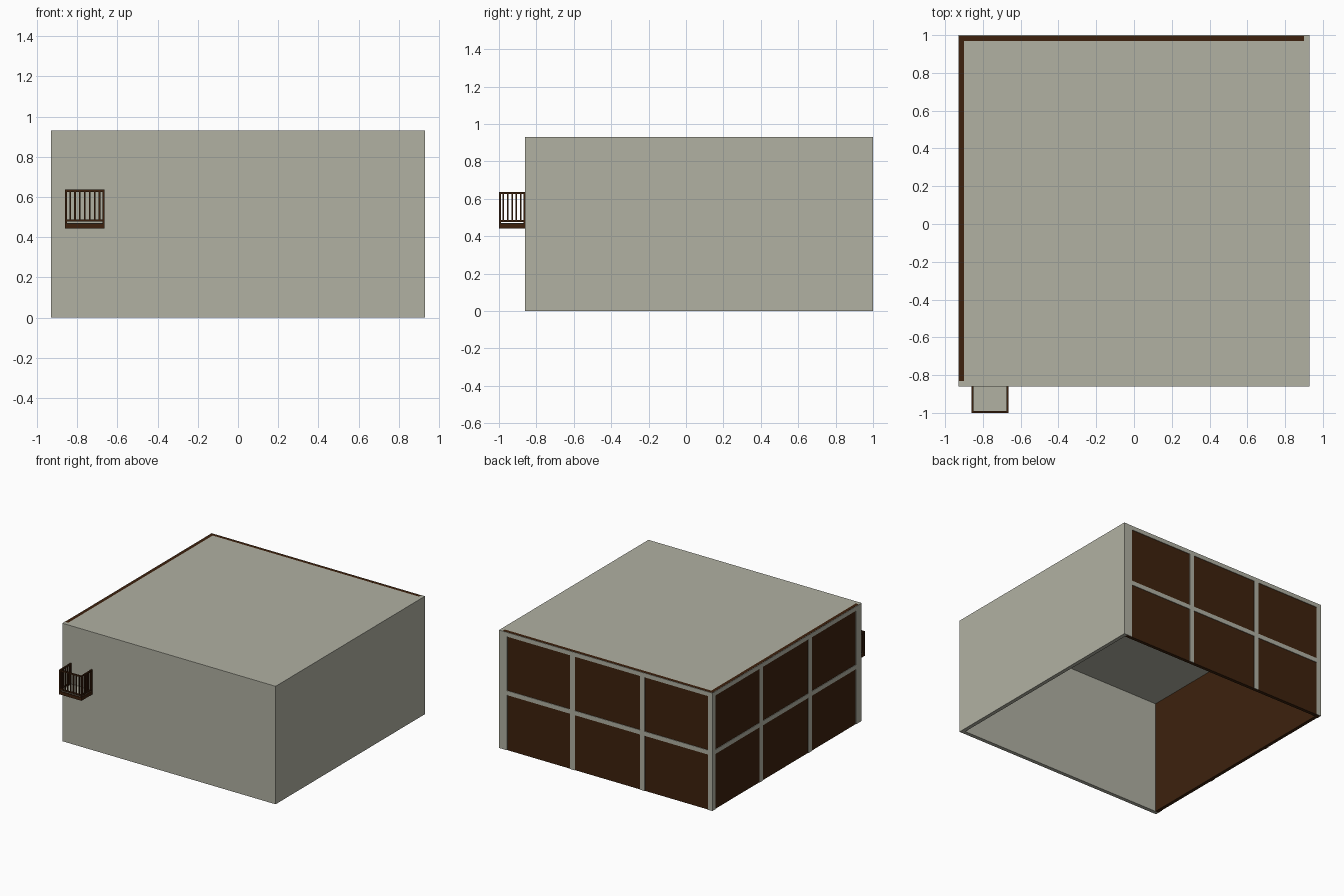
import bpy, bmesh
from mathutils import Vector

if "Cube" in bpy.data.objects:
    bpy.data.objects.remove(bpy.data.objects["Cube"])


def material(name, rgb):
    m = bpy.data.materials.new(name)
    m.diffuse_color = (*rgb, 1)
    m.use_nodes = True
    m.node_tree.nodes["Principled BSDF"].inputs["Base Color"].default_value = m.diffuse_color
    return m


GREY = material("stone grey", (0.44, 0.44, 0.365))
BROWN = material("dark brown", (0.047, 0.0155, 0.004))


def boxes(name, mat, items):
    """One object made of axis-aligned boxes given as (low corner, high corner)."""
    bm = bmesh.new()
    for lo, hi in items:
        lo, hi = Vector(lo), Vector(hi)
        size, mid = hi - lo, (hi + lo) / 2
        for v in bmesh.ops.create_cube(bm, size=1)["verts"]:
            v.co = mid + Vector(a * b for a, b in zip(v.co, size))
    mesh = bpy.data.meshes.new(name)
    bm.to_mesh(mesh)
    bm.free()
    mesh.materials.append(mat)
    obj = bpy.data.objects.new(name, mesh)
    bpy.context.collection.objects.link(obj)
    return obj


X, Y0, Y1, H = 0.93, -0.86, 1.0, 0.93   # room outline and height
T, P = 0.03, 0.004                      # wall thickness, frame plate thickness

# Room shell, open underneath
boxes("front_wall", GREY, [((-X, Y0, 0), (X, Y0 + T, H))])
boxes("right_wall", GREY, [((X - T, Y0 + T, 0), (X, Y1, H))])
boxes("roof", GREY, [((-X + T, Y0 + T, H - T), (X - T, Y1 - T, H))])
boxes("back_panel", BROWN, [((-X + P, Y1 - T, 0), (X - T, Y1 - P, H))])
boxes("left_panel", BROWN, [((-X + P, Y0 + T, 0), (-X + T, Y1 - T, H))])


def lattice(length, w=0.04):
    """Frame bars as (start, end, bottom, top) along a wall of this length."""
    bars = [(0, length, H - 0.034, H - 0.001), (0, length, 0.435, 0.47)]
    for i in range(4):
        c = min(max(length * i / 3, w / 2), length - w / 2)
        bars.append((c - w / 2, c + w / 2, 0, H - 0.034))
    return bars


# Thin frame grids on the outside of the two brown walls
boxes("back_frame", GREY, [((-X + a, Y1 - P, b), (-X + e, Y1, t))
                           for a, e, b, t in lattice(2 * X - T)])
boxes("left_frame", GREY, [((-X, Y0 + T + a, b), (-X + P, Y0 + T + e, t))
                           for a, e, b, t in lattice(Y1 - Y0 - T)])

# Balcony
BX0, BX1, BY0 = -0.86, -0.665, -1.0
Z0, Z1, TOP = 0.442, 0.467, 0.636
R, S = 0.010, 0.008                     # rail and bar widths
boxes("balcony_slab", BROWN, [((BX0, BY0, Z0), (BX1, Y0, Z1))])
boxes("balcony_floor", GREY, [((BX0 + R, BY0 + R, Z1), (BX1 - R, Y0, Z1 + 0.004))])

rails, bars = [], []
for z in (0.477, TOP - R):              # lower and upper rails
    rails.append(((BX0, BY0, z), (BX1, BY0 + R, z + R)))
    for x in (BX0, BX1 - R):
        rails.append(((x, BY0 + R, z), (x + R, Y0, z + R)))
for x in (BX0, BX1 - R):                # corner and wall posts
    for y in (BY0, Y0 - R):
        bars.append(((x, y, Z1), (x + R, y + R, TOP - R)))
for i in range(1, 8):                   # front bars
    x = BX0 + (BX1 - BX0) * i / 8 - S / 2
    bars.append(((x, BY0 + 0.001, 0.487), (x + S, BY0 + R - 0.001, TOP - R)))
for i in range(1, 6):                   # side bars
    y = BY0 + (Y0 - BY0) * i / 6 - S / 2
    for x in (BX0, BX1 - R):
        bars.append(((x + 0.001, y, 0.487), (x + R - 0.001, y + S, TOP - R)))
boxes("balcony_rails", BROWN, rails)
boxes("balcony_bars", BROWN, bars)
